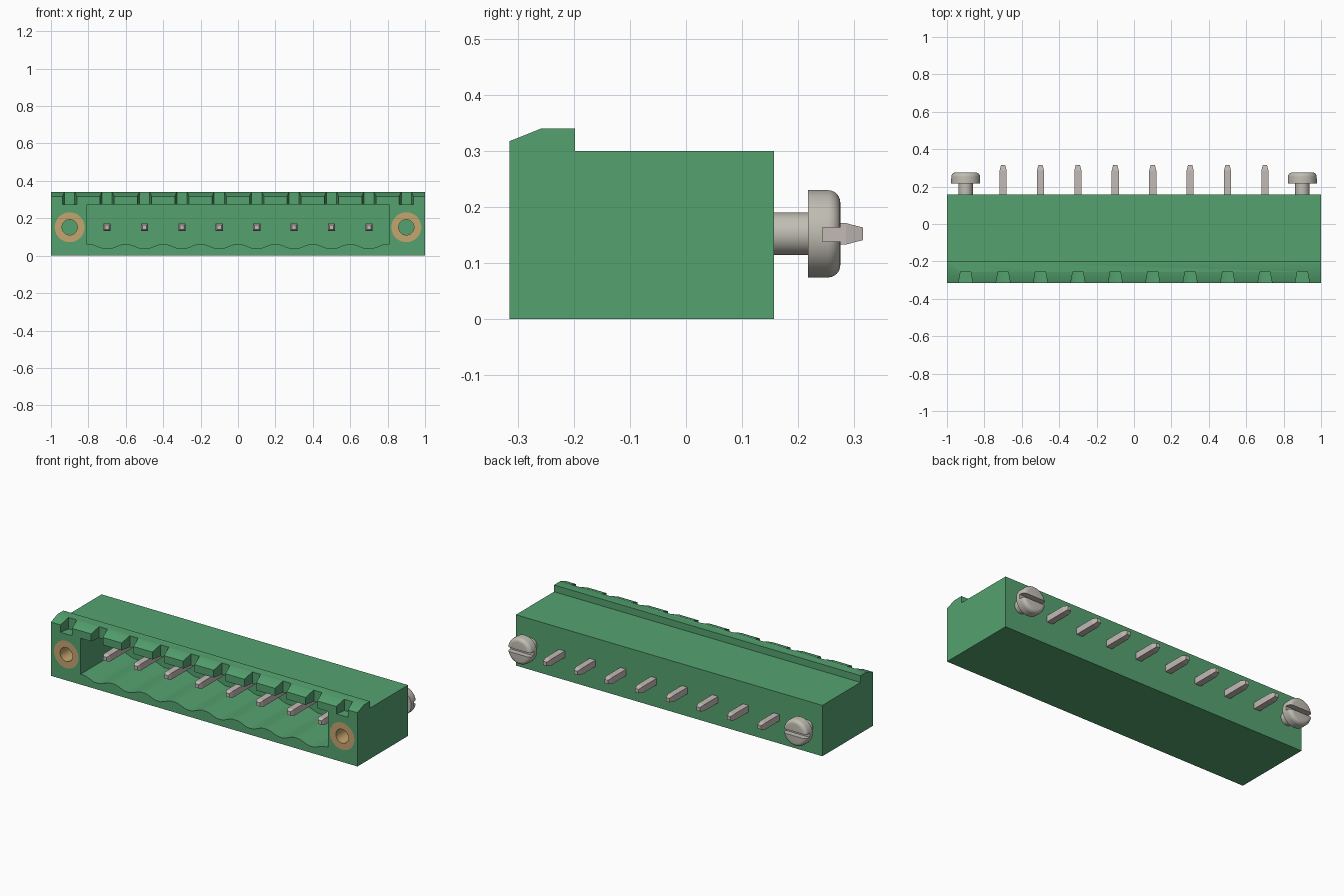
import bpy
import bmesh
from math import cos, sin, pi, radians, sqrt

if "Cube" in bpy.data.objects:
    bpy.data.objects.remove(bpy.data.objects["Cube"], do_unlink=True)

FRONT, BACK, AXIS_Z = -0.315, 0.157, 0.152
PIN_X = [-0.7 + 0.2 * i for i in range(8)]
END_X = [-0.9, 0.9]


def material(name, color, metallic=0.0):
    m = bpy.data.materials.new(name)
    m.use_nodes = True
    m.diffuse_color = (*color, 1)
    m.node_tree.nodes["Principled BSDF"].inputs["Base Color"].default_value = (*color, 1)
    return m


green = material("green plastic", (0.09, 0.36, 0.16))
brass = material("brass", (0.56, 0.38, 0.16))
steel = material("screw steel", (0.53, 0.51, 0.45))
tin = material("tinned pin", (0.54, 0.49, 0.46))


def loft(bm, rings, closed=False):
    """Skin a list of rings; cap the ends, or join last to first."""
    rows = [[bm.verts.new(p) for p in ring] for ring in rings]
    n = len(rows[0])
    pairs = list(zip(rows, rows[1:]))
    if closed:
        pairs.append((rows[-1], rows[0]))
    else:
        bm.faces.new(rows[0])
        bm.faces.new(rows[-1])
    for a, b in pairs:
        for i in range(n):
            j = (i + 1) % n
            bm.faces.new((a[i], a[j], b[j], b[i]))


def turned(bm, x, profile, sides=40, closed=False):
    """Rings of (y, radius) around an axis running front to back."""
    angles = [2 * pi * (i + 0.5) / sides for i in range(sides)]
    loft(bm, [[(x + r * cos(a), y, AXIS_Z + r * sin(a)) for a in angles]
              for y, r in profile], closed)


def finish(name, bm, mat=None):
    bmesh.ops.recalc_face_normals(bm, faces=bm.faces)
    mesh = bpy.data.meshes.new(name)
    bm.to_mesh(mesh)
    bm.free()
    obj = bpy.data.objects.new(name, mesh)
    bpy.context.collection.objects.link(obj)
    if mat:
        mesh.materials.append(mat)
    return obj


def cut(obj, cutters):
    """Subtract the cutters, keep the result, discard the cutters."""
    for c in cutters:
        c.hide_render = True
        mod = obj.modifiers.new("cut", "BOOLEAN")
        mod.operation, mod.solver, mod.object = "DIFFERENCE", "EXACT", c
    bpy.context.view_layer.update()
    graph = bpy.context.evaluated_depsgraph_get()
    mesh = bpy.data.meshes.new_from_object(obj.evaluated_get(graph))
    obj.modifiers.clear()
    obj.data = mesh
    for c in cutters:
        bpy.data.objects.remove(c, do_unlink=True)


def smooth(obj):
    bpy.ops.object.select_all(action="DESELECT")
    obj.select_set(True)
    bpy.context.view_layer.objects.active = obj
    bpy.ops.object.shade_smooth_by_angle(angle=radians(30))


# Housing: extruded side profile with a raised, chamfered front lip
side = [(FRONT, 0), (BACK, 0), (BACK, 0.3), (-0.198, 0.3),
        (-0.198, 0.34), (-0.257, 0.34), (FRONT, 0.317)]
bm = bmesh.new()
loft(bm, [[(x, y, z) for y, z in side] for x in (-1, 1)])
housing = finish("housing", bm, green)

# Socket cavity with a scalloped floor, one dip under each pin
steps = 96
floor = []
for i in range(steps + 1):
    x = -0.8 + 1.6 * i / steps
    floor.append((x, max(0.038, min(0.061, 0.05 + 0.0135 * cos(10 * pi * (x - 0.8))))))
outline = [(-0.807, 0.061)] + floor + [(0.807, 0.061), (0.807, 0.273), (-0.807, 0.273)]
bm = bmesh.new()
loft(bm, [[(x, y, z) for x, z in outline] for y in (FRONT - 0.05, 0.05)])
cavity = finish("cavity_cutter", bm, green)

# Tapered coding notches along the lip
bm = bmesh.new()
for x in PIN_X + END_X:
    low = 0.273 if abs(x) > 0.8 else 0.26
    plan = [(-0.04, FRONT - 0.01), (0.04, FRONT - 0.01), (0.027, -0.255), (-0.027, -0.255)]
    loft(bm, [[(x + u, y, z) for u, y in plan] for z in (low, 0.4)])
notches = finish("notch_cutter", bm, green)

# Bores for the threaded inserts
bm = bmesh.new()
for x in END_X:
    turned(bm, x, [(FRONT - 0.05, 0.08), (-0.06, 0.08)])
bores = finish("bore_cutter", bm, green)

cut(housing, [cavity, notches, bores])
smooth(housing)

# Threaded inserts and rear screws at both ends
for label, x in zip(("right", "left"), END_X):
    bm = bmesh.new()
    turned(bm, x, [(FRONT, 0.08), (-0.06, 0.08), (-0.06, 0.041), (FRONT, 0.041)], closed=True)
    smooth(finish(label + "_threaded_insert", bm, brass))

    bm = bmesh.new()
    rim = [(0.253 + 0.022 * sin(a), 0.056 + 0.022 * cos(a))
           for a in (pi / 2 * k / 6 for k in range(7))]
    turned(bm, x, [(BACK - 0.01, 0.038), (0.217, 0.038), (0.217, 0.078)] + rim)
    screw = finish(label + "_screw", bm, steel)
    bm = bmesh.new()
    loft(bm, [[(x + u, y, z) for u, y in ((-0.1, 0.243), (0.1, 0.243), (0.1, 0.3), (-0.1, 0.3))]
              for z in (0.138, 0.163)])
    cut(screw, [finish("slot_cutter", bm, steel)])
    smooth(screw)

# Square contact pins running through the housing, tapered at both tips
half = 0.019 * sqrt(2)
for i, x in enumerate(PIN_X):
    bm = bmesh.new()
    turned(bm, x, [(-0.24, half * 0.6), (-0.222, half), (0.285, half), (0.315, half * 0.6)], sides=4)
    finish(f"contact_pin_{i + 1}", bm, tin)
